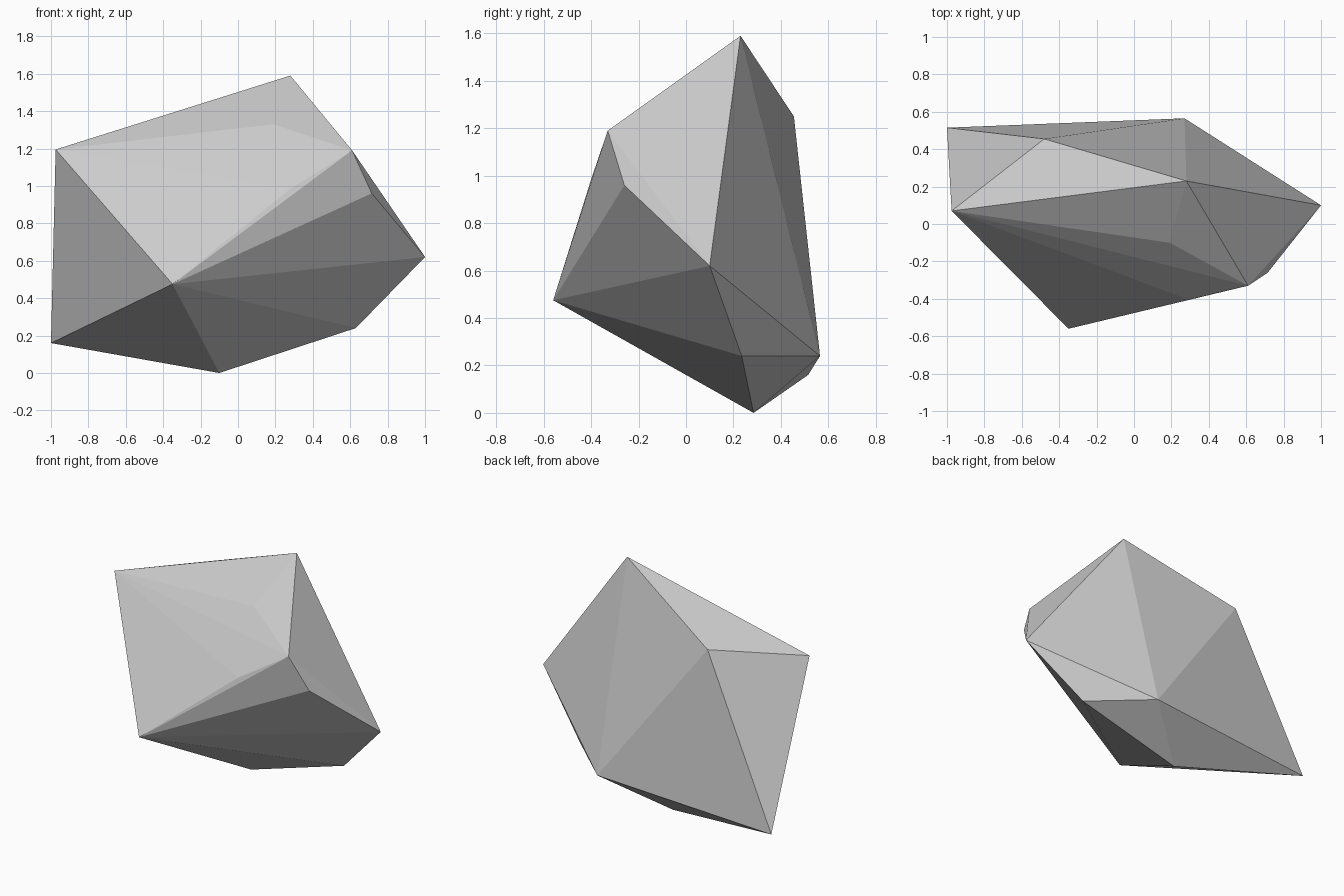
import bpy
import bmesh

cube = bpy.data.objects.get("Cube")
if cube:
    bpy.data.objects.remove(cube, do_unlink=True)

# Plain grey stone
stone = bpy.data.materials.new("stone_grey")
stone.use_nodes = True
grey = (0.6, 0.6, 0.6, 1.0)
stone.diffuse_color = grey
stone.node_tree.nodes["Principled BSDF"].inputs["Base Color"].default_value = grey

# Corners of the faceted boulder, from crown to base
crown = [(0.28, 0.23, 1.59), (0.19, -0.10, 1.33), (-0.48, 0.455, 1.25),
         (-0.975, 0.07, 1.195), (0.61, -0.33, 1.19)]
middle = [(0.28, -0.40, 0.985), (0.715, -0.26, 0.96),
          (1.0, 0.10, 0.62), (-0.35, -0.56, 0.475)]
base = [(0.63, 0.235, 0.24), (0.27, 0.565, 0.24),
        (-1.0, 0.515, 0.16), (-0.10, 0.285, 0.0)]

# Wrap the corners in a convex, flat-sided shell
bm = bmesh.new()
for corner in crown + middle + base:
    bm.verts.new(corner)
bmesh.ops.convex_hull(bm, input=bm.verts[:])
bmesh.ops.recalc_face_normals(bm, faces=bm.faces[:])
for face in bm.faces:
    face.smooth = False

mesh = bpy.data.meshes.new("boulder")
bm.to_mesh(mesh)
bm.free()
mesh.materials.append(stone)
boulder = bpy.data.objects.new("boulder", mesh)
bpy.context.collection.objects.link(boulder)
